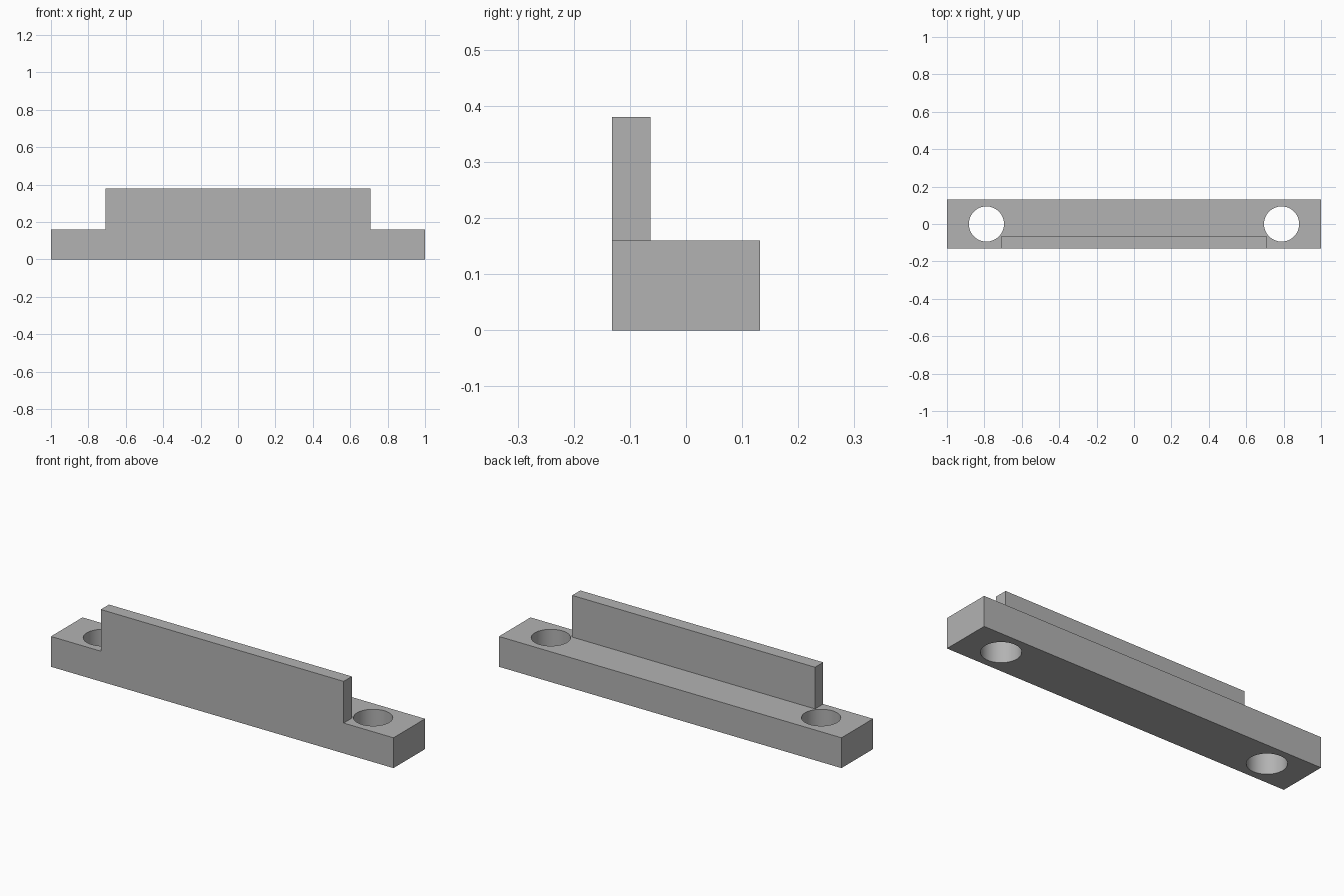
import bpy
import bmesh
from mathutils import Matrix, Vector

cube = bpy.data.objects.get("Cube")
if cube:
    bpy.data.objects.remove(cube, do_unlink=True)

LENGTH, DEPTH, BASE_H = 2.0, 0.263, 0.16
WALL_HALF, WALL_T, TOP = 0.709, 0.068, 0.38
HOLE_X, HOLE_R = 0.789, 0.094

grey = bpy.data.materials.new("mid grey")
grey.use_nodes = True
grey.diffuse_color = (0.45, 0.45, 0.45, 1)
grey.node_tree.nodes["Principled BSDF"].inputs["Base Color"].default_value = grey.diffuse_color


def make_object(name, bm):
    mesh = bpy.data.meshes.new(name)
    bm.to_mesh(mesh)
    bm.free()
    mesh.materials.append(grey)
    obj = bpy.data.objects.new(name, mesh)
    bpy.context.collection.objects.link(obj)
    return obj


def box(name, low, high):
    low, high = Vector(low), Vector(high)
    bm = bmesh.new()
    bmesh.ops.create_cube(bm, size=1, matrix=Matrix.Translation((low + high) / 2)
                          @ Matrix.Diagonal((*(high - low), 1)))
    return make_object(name, bm)


def combine(target, tool, operation):
    bpy.context.view_layer.objects.active = target
    mod = target.modifiers.new(operation.lower(), 'BOOLEAN')
    mod.operation, mod.object, mod.solver = operation, tool, 'EXACT'
    bpy.ops.object.modifier_apply(modifier=mod.name)
    bpy.data.objects.remove(tool, do_unlink=True)


# Base bar with an upright wall flush with its front face
front = -DEPTH / 2
bracket = box("mounting_bracket", (-LENGTH / 2, front, 0), (LENGTH / 2, -front, BASE_H))
wall = box("upright_wall", (-WALL_HALF, front, BASE_H / 2), (WALL_HALF, front + WALL_T, TOP))
combine(bracket, wall, 'UNION')

# Merge the flush front into one face
bm = bmesh.new()
bm.from_mesh(bracket.data)
bmesh.ops.dissolve_limit(bm, angle_limit=0.01, verts=bm.verts, edges=bm.edges)
bm.to_mesh(bracket.data)
bm.free()

# Screw holes through both ends
for side in (-1, 1):
    bm = bmesh.new()
    bmesh.ops.create_cone(bm, cap_ends=True, segments=64, radius1=HOLE_R, radius2=HOLE_R,
                          depth=1, matrix=Matrix.Translation((side * HOLE_X, 0, 0)))
    combine(bracket, make_object("hole_cutter", bm), 'DIFFERENCE')

# Smooth hole walls, sharp box edges
bpy.ops.object.select_all(action='DESELECT')
bracket.select_set(True)
bpy.context.view_layer.objects.active = bracket
bpy.ops.object.shade_smooth_by_angle()
